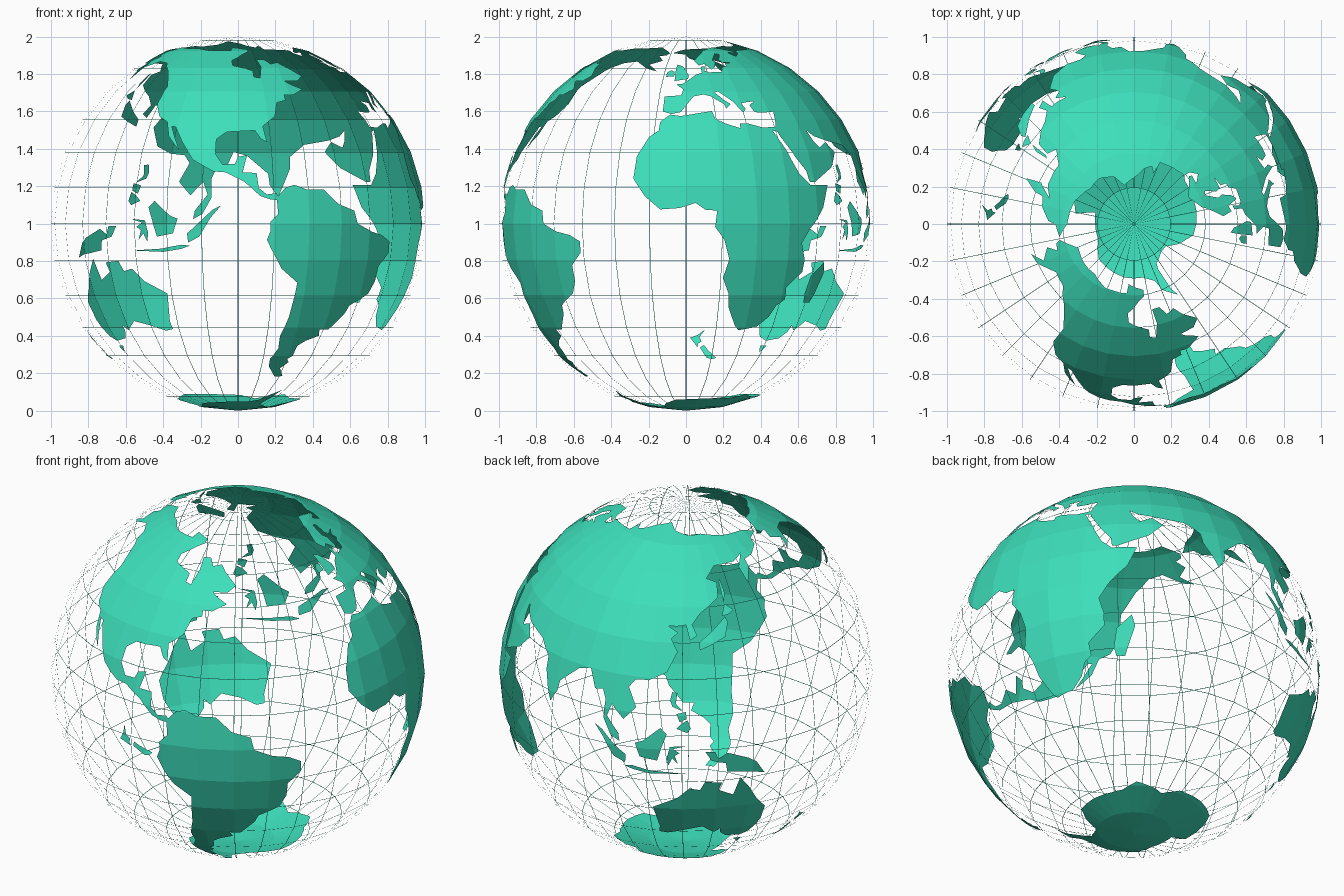
import bpy, bmesh, math
from mathutils import Vector

STEP = 11.25          # facet size in degrees: 32 x 16 globe
teal = bpy.data.materials.new("teal")
teal.diffuse_color = (0.047, 0.737, 0.497, 1)


def on_sphere(lon, lat):
    a, b = math.radians(lon), math.radians(lat)
    return Vector((math.cos(b) * math.cos(a), math.cos(b) * math.sin(a), math.sin(b)))


def on_facet(lon, lat):
    """Point on the flat facet of the globe that holds this longitude and latitude."""
    i, j = math.floor(lon / STEP), min(7, max(-8, math.floor(lat / STEP)))
    u, v = lon / STEP - i, lat / STEP - j
    low = on_sphere(i * STEP, j * STEP).lerp(on_sphere((i + 1) * STEP, j * STEP), u)
    top = on_sphere(i * STEP, (j + 1) * STEP).lerp(on_sphere((i + 1) * STEP, (j + 1) * STEP), u)
    return low.lerp(top, v)


def finish(name, bm):
    me = bpy.data.meshes.new(name)
    bm.to_mesh(me)
    bm.free()
    me.materials.append(teal)
    ob = bpy.data.objects.new(name, me)
    ob.location.z = 1
    bpy.context.collection.objects.link(ob)


def land(name, outline):
    """Fill a flat map outline, cut it along the grid, and wrap it on the facets."""
    bm = bmesh.new()
    bm.faces.new([bm.verts.new((x, y, 0)) for x, y in outline])
    bmesh.ops.triangulate(bm, faces=bm.faces[:], ngon_method='EAR_CLIP')
    for axis in (0, 1):
        vals = [v.co[axis] for v in bm.verts]
        for k in range(math.floor(min(vals) / STEP) + 1, math.ceil(max(vals) / STEP)):
            p = Vector((0, 0, 0))
            n = Vector((0, 0, 0))
            p[axis], n[axis] = k * STEP, 1
            bmesh.ops.bisect_plane(bm, geom=bm.verts[:] + bm.edges[:] + bm.faces[:],
                                   dist=1e-4, plane_co=p, plane_no=n)
    for v in bm.verts:
        v.co = on_facet(v.co.x, v.co.y)
    bmesh.ops.remove_doubles(bm, verts=bm.verts[:], dist=1e-5)
    bm.normal_update()
    for f in bm.faces:
        if f.normal.dot(f.calc_center_median()) < 0:
            f.normal_flip()
    finish(name, bm)


# Grid of thin flat ribbons along the meridians and parallels
bm = bmesh.new()
bmesh.ops.create_uvsphere(bm, u_segments=32, v_segments=16, radius=0.9995)
cells = bm.faces[:]
bmesh.ops.inset_individual(bm, faces=cells, thickness=0.002)
bmesh.ops.delete(bm, geom=cells, context='FACES')
finish("grid_lines", bm)

# Americas
land("north_america", [
    (-168, 66), (-157, 71), (-141, 70), (-128, 70), (-115, 68), (-96, 68), (-95, 71), (-82, 69),
    (-82, 67), (-87, 65), (-94, 61), (-93, 58), (-82, 55), (-82, 52), (-79, 51.5), (-77, 57),
    (-78, 62), (-73, 62), (-70, 59), (-65, 60), (-62, 57), (-56, 52.5), (-60, 50), (-67, 50),
    (-65, 48.5), (-60, 46), (-66, 43.5), (-70, 43.5), (-70, 41.5), (-74, 40.5), (-76, 35),
    (-81, 31.5), (-80, 26), (-82, 27), (-84, 30), (-94, 29.5), (-97.5, 27), (-97.5, 22),
    (-95, 18.5), (-91, 18.7), (-90, 21), (-87, 21.5), (-88.5, 16), (-84, 15.8), (-83.5, 11),
    (-81, 9), (-78, 9.4), (-77.4, 8.5), (-77.8, 7.3), (-80, 7.5), (-83, 8.5), (-88, 13),
    (-94, 16), (-98, 16.3), (-105, 20), (-109.5, 26), (-113, 31.2), (-114.7, 31.5), (-110, 23),
    (-115, 28), (-117, 33), (-121, 35), (-124.5, 40), (-124, 47.5), (-131, 55), (-139, 59.5),
    (-148, 60.5), (-158, 56), (-164, 54.7), (-158, 58.5), (-165, 61), (-161, 64), (-166, 64.5)])
land("south_america", [
    (-77.4, 8.5), (-75, 11), (-72, 12), (-68, 10.5), (-62, 10.5), (-57, 6), (-51, 4), (-50, 0),
    (-44, -2.5), (-39, -3.5), (-35, -5.5), (-35, -9), (-39, -13), (-39, -18), (-41, -22),
    (-48, -26), (-49, -29), (-54, -34.5), (-58, -34.5), (-57, -37), (-62, -39), (-65, -41),
    (-65.5, -45), (-67.5, -46.5), (-66, -48), (-69, -51), (-65.5, -54.8), (-70, -55), (-75, -50),
    (-75.5, -46.5), (-73, -42), (-73.5, -37), (-71.5, -30), (-70.3, -18.5), (-76, -14),
    (-79.5, -8), (-81, -5), (-80, -2.5), (-80, 0.5), (-77.5, 3), (-77.8, 7.3)])

# Africa and Arabia
land("africa", [
    (-6, 35.8), (-2, 35.2), (10, 37.2), (11, 34), (15, 32.3), (20, 30.8), (20, 32.5), (23, 32.5),
    (29, 31), (32.3, 31.2), (32.5, 30), (35.5, 24), (37.2, 20), (39.5, 15.5), (43, 12), (51, 12),
    (48, 5), (42, -1.5), (39, -6), (40.5, -11), (40.5, -15), (35, -20), (35.5, -24), (32.8, -26),
    (31, -30), (27, -33.5), (20, -34.8), (18.2, -33), (15, -27), (14.3, -22), (12, -17),
    (13.7, -11), (12, -5), (9, -1), (9.7, 4), (6, 4.3), (3, 6.4), (-2, 4.8), (-8, 4.4),
    (-13, 8.5), (-17, 14), (-16.5, 21), (-13, 27.7), (-9.7, 30), (-9.5, 33)])
land("arabia", [
    (45, 30), (48.5, 30), (50, 26.5), (52, 24), (56.2, 26), (59.8, 22.5), (55, 17.5), (45, 12.8),
    (43, 13), (42.5, 16.5), (39, 21), (35, 28), (34.5, 29.5), (32.5, 30), (32.3, 31.2),
    (34.3, 31.3), (36, 37), (45, 37)])
land("madagascar", [(49.3, -12), (50.4, -15.5), (47, -25), (44, -25), (43.3, -22), (44.4, -16.3)])

# Europe and Asia, joined along the 45 degree meridian
land("europe", [
    (-5.5, 36), (-9, 37), (-9, 43), (-2, 43.4), (-1.2, 46), (-4.5, 48.4), (-1.5, 48.7), (2, 51),
    (5, 53), (8.3, 54), (8.3, 57), (10.5, 57.5), (10, 55), (12, 54.2), (19, 54.4), (21, 57),
    (24, 57.5), (24, 59.3), (30, 60), (23, 60), (21.5, 61.5), (25, 65), (22, 65.7), (17.3, 61.5),
    (18.5, 60), (16.5, 57), (14, 55.4), (11, 59), (7.5, 58), (5, 61), (14, 68), (25, 71),
    (31, 70), (41, 67), (40, 66), (33, 66.6), (38, 64), (43, 66), (44, 68.5), (45, 68), (45, 37),
    (36, 37), (30.5, 36.5), (27.5, 36.8), (26.3, 39.5), (29, 41), (26, 40.8), (23, 40.3),
    (24, 38), (22.5, 36.5), (19.5, 41), (14, 45), (12.5, 44.5), (16, 41.5), (18.3, 40),
    (16, 38.2), (15.5, 40), (10.5, 43), (7.5, 43.8), (3.2, 43), (-0.3, 39), (-2, 36.8)])
land("asia", [
    (45, 68), (54, 68.5), (67, 69), (69, 73), (73, 71), (80, 72.5), (87, 75), (104, 77.7),
    (113, 74), (128, 72), (140, 72.5), (160, 70), (170, 69.5), (180, 69), (190, 66), (180, 65),
    (178, 62.5), (170, 60), (163, 59), (162, 56), (157, 51), (156, 57), (163, 61.5), (155, 59.3),
    (142, 59), (136, 54.7), (141, 53), (140, 48), (131, 43), (127.5, 39.5), (129.3, 36),
    (126.5, 34.5), (125, 39.5), (121.5, 39), (118, 39), (122, 37), (119.5, 35), (122, 31),
    (118.5, 24.5), (113, 22), (108, 21.5), (106, 19), (109, 13), (105, 8.7), (101, 13),
    (99.5, 9), (103.5, 4), (104, 1.4), (101, 3), (98.3, 8), (98.5, 14), (97, 17), (94.2, 16.5),
    (91.5, 22.5), (87, 21.3), (80.3, 15.5), (80, 12), (77.5, 8), (73, 17), (72.5, 21), (67, 25),
    (57, 26.5), (51.5, 28), (48.5, 30), (45, 30)])
land("west_isle_large", [(-5.5, 50), (1, 51), (1.5, 52.7), (-2, 56), (-2, 57.5), (-5, 58.5),
                         (-5.5, 55.5), (-3, 54), (-5, 52)])
land("west_isle_small", [(-10, 52), (-6, 52.3), (-6, 54.5), (-8, 55.2), (-10, 54)])

# East Asian islands
land("japan_main", [(130, 31.3), (132, 33.5), (136, 33.6), (140, 35), (142, 39.5), (141.3, 41.4),
                    (140, 40), (137, 37), (132.5, 35.5), (130, 33.8)])
land("japan_north", [(140, 41.6), (143, 42), (145.5, 43.3), (142, 45.4), (141.3, 43)])
land("sakhalin", [(142, 46), (143.5, 49), (143, 54), (142, 53)])
land("luzon", [(120.5, 18.5), (122.2, 18.3), (121.7, 15), (124, 12.7), (120.6, 14), (119.9, 16)])
land("visayas", [(122, 11.8), (125, 12.5), (125.2, 10.2), (123, 9.2)])
land("mindanao", [(122, 7), (123.5, 8.6), (125.5, 9.8), (126.5, 7), (125.4, 5.7)])
land("sumatra", [(95.3, 5.6), (98, 4.2), (103.5, -1), (106, -3), (105.7, -5.8), (102, -4),
                 (98.5, 1.8)])
land("java", [(105.2, -6.8), (108, -6.5), (114.5, -7.7), (125, -8.3), (114, -8.7), (108, -7.8)])
land("borneo", [(109, 1.5), (111.5, 2.5), (117, 7), (119, 5), (117.5, 1), (116, -4), (110.5, -3)])
land("sulawesi", [(119.5, -5.5), (119, -3), (120, 1), (125, 1.5), (121, 0.3), (123, -1),
                  (121.5, -2), (122.5, -5), (120.7, -3)])
land("new_guinea", [(131, -0.8), (134, -0.8), (135, -3.3), (138, -1.6), (145, -4.3), (147.5, -6),
                    (150.5, -10.5), (147, -9.5), (143, -9), (138, -8.2), (137.5, -5.2), (133, -4)])

# Australia and New Zealand
land("australia", [
    (114, -22), (122, -18), (126, -14), (129.5, -14.8), (131, -11.5), (136.5, -12), (135.5, -15),
    (140.5, -17.6), (142.3, -10.8), (145.5, -15), (149, -20.5), (153, -25), (153, -31),
    (150, -37.3), (146.5, -39), (140.5, -38), (138, -35.5), (137.5, -33), (135.5, -34.8),
    (131, -31.5), (124, -33), (118, -35), (115, -34.3), (115.5, -31.5)])
land("tasmania", [(144.8, -40.8), (148.2, -41), (147, -43.6)])
land("new_zealand_north", [(172.8, -34.5), (175.5, -36.7), (178.4, -37.8), (175.3, -41.5),
                           (175, -40), (173.8, -39.3), (174.7, -37.5)])
land("new_zealand_south", [(172.7, -40.6), (174.2, -41.7), (171, -45.8), (168.5, -46.6),
                           (166.5, -46), (171, -42.5)])

# Antarctica, closed over the pole
land("antarctica", [
    (-180, -78), (-158, -78), (-150, -77), (-135, -74.5), (-100, -73), (-80, -73), (-70, -71),
    (-66, -67), (-58, -63.3), (-60, -66), (-62, -74), (-60, -76), (-45, -78), (-35, -78),
    (-25, -75), (-10, -71), (10, -70), (30, -69.5), (40, -69), (52, -66), (68, -68), (75, -69.5),
    (88, -66.5), (110, -66), (135, -66), (150, -68.5), (170, -71.5), (163, -77.5), (180, -78),
    (180, -90), (-180, -90)])
